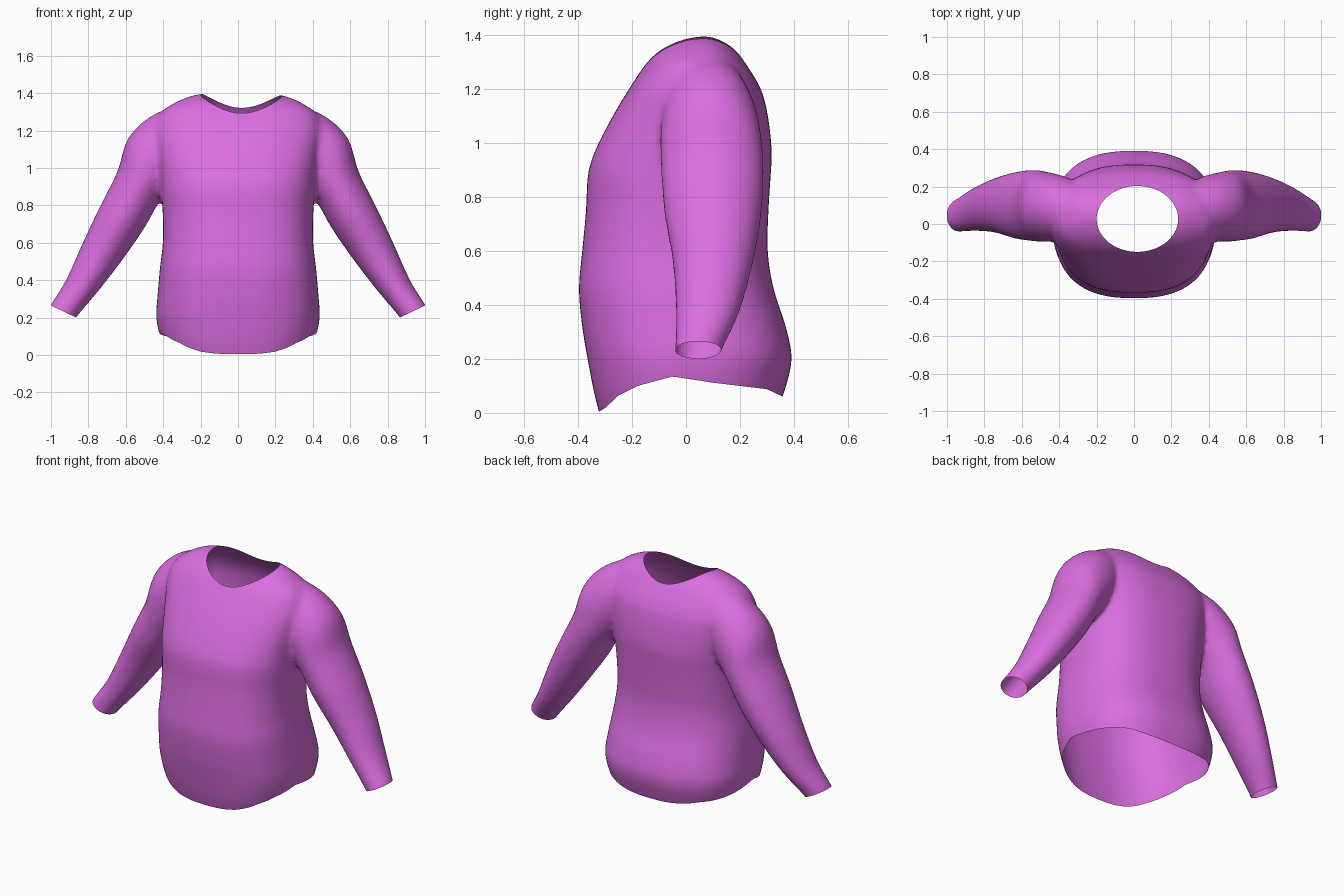
import bpy, bmesh, math
from mathutils import Vector

if "Cube" in bpy.data.objects:
    bpy.data.objects.remove(bpy.data.objects["Cube"])

SEG = 64

# torso rings: z, half width, front y, back y
TORSO = [(-.10, .34, -.295, .30), (0, .38, -.322, .335), (.08, .412, -.342, .365),
         (.2, .437, -.365, .392), (.32, .43, -.385, .37), (.46, .418, -.397, .325),
         (.6, .402, -.385, .303), (.75, .402, -.371, .306), (.88, .412, -.364, .314),
         (.97, .42, -.338, .318), (1.1, .44, -.272, .304), (1.2, .45, -.212, .278),
         (1.29, .42, -.152, .225), (1.35, .335, -.095, .18), (1.385, .25, -.03, .135),
         (1.40, .17, .03, .10)]
# sleeve rings: outer x, outer z, inner x, inner z, centre y, half depth
SLEEVE = [(.28, 1.35, .22, 1.05, .07, .13), (.46, 1.28, .30, .95, .085, .17),
          (.587, 1.16, .36, .88, .092, .187), (.645, .98, .42, .82, .098, .19),
          (.735, .80, .50, .68, .100, .18), (.83, .60, .61, .52, .100, .149),
          (.92, .40, .74, .35, .080, .118), (1.003, .266, .865, .20, .045, .087),
          (1.033, .2, .9, .135, .035, .085)]
# hem height against depth
HEM = [(-.33, 0), (-.30, .018), (-.25, .065), (-.18, .10), (-.05, .135),
       (.1, .112), (.3, .088), (.36, .06)]


def refine(rows, n=4):
    """Catmull-Rom interpolation between rows of numbers."""
    out = []
    for i in range(len(rows) - 1):
        a, b, c, d = (rows[max(0, min(len(rows) - 1, i + k))] for k in (-1, 0, 1, 2))
        for s in range(n):
            t = s / n
            out.append([.5 * (2*q + (r - p)*t + (2*p - 5*q + 4*r - u)*t*t
                              + (3*q - p - 3*r + u)*t**3)
                        for p, q, r, u in zip(a, b, c, d)])
    return out + [list(rows[-1])]


def loft(bm, rings):
    """Closed tube through rings of points."""
    vs = [[bm.verts.new(p) for p in ring] for ring in rings]
    for a, b in zip(vs, vs[1:]):
        for i in range(SEG):
            j = (i + 1) % SEG
            bm.faces.new((a[i], a[j], b[j], b[i]))
    bm.faces.new(vs[0][::-1])
    bm.faces.new(vs[-1])


def power(v, e):
    return math.copysign(abs(v) ** e, v)


ANGLES = [2 * math.pi * i / SEG for i in range(SEG)]


def torso_ring(z, w, f, b):
    e = 2 / 2.5
    return [(w * power(math.cos(a), e), (f + b) / 2 + (b - f) / 2 * power(math.sin(a), e), z)
            for a in ANGLES]


def sleeve_ring(row, side):
    ox, oz, ix, iz, y, ry = row
    return [(side * ((ox + ix) / 2 + (ox - ix) / 2 * math.cos(a)), y + ry * math.sin(a),
             (oz + iz) / 2 + (oz - iz) / 2 * math.cos(a)) for a in ANGLES]


def hem_height(y):
    if y <= HEM[0][0]:
        return HEM[0][1]
    for (y0, z0), (y1, z1) in zip(HEM, HEM[1:]):
        if y <= y1:
            return z0 + (z1 - z0) * (y - y0) / (y1 - y0)
    return HEM[-1][1]


def outside(p):
    """Positive where the cloth is cut away."""
    if p.z > 1.1:                                     # neck hole
        return 1 - math.hypot((p.x - .018) / .218, (p.y - .027) / .176)
    if abs(p.x) > .75:                                # cuffs
        return (abs(p.x) - .934) * .43 - (p.z - .233) * .9
    if abs(p.x) < .5:                                 # hem
        return hem_height(p.y) - p.z
    return -1


# closed body and both sleeves
bm = bmesh.new()
loft(bm, [torso_ring(*r) for r in refine(TORSO)])
for side in (1, -1):
    loft(bm, [sleeve_ring(r, side) for r in refine(SLEEVE)])
bmesh.ops.recalc_face_normals(bm, faces=bm.faces)
mesh = bpy.data.meshes.new("shirt")
bm.to_mesh(mesh)
bm.free()
shirt = bpy.data.objects.new("shirt", mesh)
bpy.context.collection.objects.link(shirt)
bpy.context.view_layer.objects.active = shirt
shirt.select_set(True)

# fuse into one skin and soften the seams
rm = shirt.modifiers.new("fuse", 'REMESH')
rm.mode = 'VOXEL'
rm.voxel_size = .015
sm = shirt.modifiers.new("soften", 'SMOOTH')
sm.factor = .5
sm.iterations = 8
for name in ("fuse", "soften"):
    bpy.ops.object.modifier_apply(modifier=name)

# open the neck, cuffs and hem along clean curves
bm = bmesh.new()
bm.from_mesh(shirt.data)
value = {v: outside(v.co) for v in bm.verts}
cuts = []
for e in list(bm.edges):
    a, b = e.verts
    fa, fb = value[a], value[b]
    if fa * fb < 0 and e.calc_length() < .1 and max(abs(fa), abs(fb)) < .5:
        cuts.append(bmesh.utils.edge_split(e, a, min(.98, max(.02, fa / (fa - fb))))[1])
bmesh.ops.connect_verts(bm, verts=cuts)
gone = [f for f in bm.faces if outside(f.calc_center_median()) > 0]
bmesh.ops.delete(bm, geom=gone, context='FACES')
bmesh.ops.recalc_face_normals(bm, faces=bm.faces)
for f in bm.faces:
    f.smooth = True
bm.to_mesh(shirt.data)
bm.free()

# cloth colour
mat = bpy.data.materials.new("orchid_cloth")
mat.diffuse_color = (.71, .155, .75, 1)
mat.use_nodes = True
mat.node_tree.nodes["Principled BSDF"].inputs["Base Color"].default_value = mat.diffuse_color
shirt.data.materials.append(mat)
